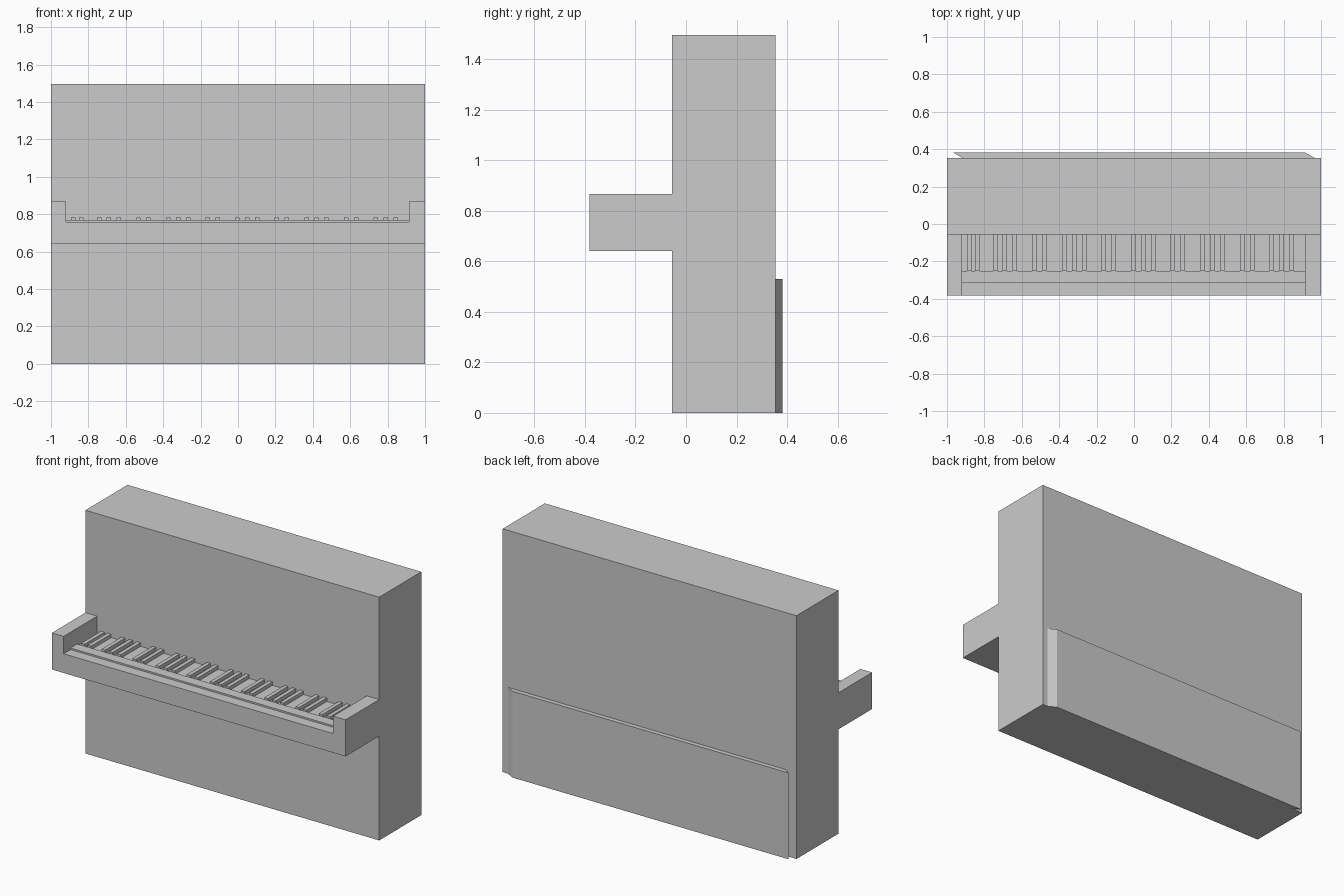
import bpy

if "Cube" in bpy.data.objects:
    bpy.data.objects.remove(bpy.data.objects["Cube"])


def prism(name, profile, axis, lo, hi):
    """Extrude a 2D profile along y (profile is x,z) or z (profile is x,y)."""
    n = len(profile)

    def place(p, d):
        return (p[0], d, p[1]) if axis == 'y' else (p[0], p[1], d)

    verts = [place(p, d) for d in (lo, hi) for p in profile]
    faces = [list(range(n))[::-1], list(range(n, 2 * n))]
    faces += [[i, (i + 1) % n, n + (i + 1) % n, n + i] for i in range(n)]
    if axis == 'y':
        faces = [f[::-1] for f in faces]
    mesh = bpy.data.meshes.new(name)
    mesh.from_pydata(verts, [], faces)
    obj = bpy.data.objects.new(name, mesh)
    bpy.context.collection.objects.link(obj)
    return obj


def box(name, x0, x1, y0, y1, z0, z1):
    return prism(name, [(x0, y0), (x1, y0), (x1, y1), (x0, y1)], 'z', z0, z1)


FRONT, BODY_FRONT, BODY_BACK, BACK = -0.382, -0.055, 0.354, 0.382
KEY_L, KEY_R = -0.92, 0.915
BED, WHITE_TOP, BLACK_TOP = 0.76, 0.77, 0.782
BLACK_FRONT = -0.25

# Upright cabinet
box("cabinet", -1, 1, BODY_FRONT, BODY_BACK, 0, 1.497)

# Key shelf with raised arms, one U-shaped section
prism("key_shelf", [(-1, 0.642), (1, 0.642), (1, 0.867), (KEY_R, 0.867),
                    (KEY_R, BED), (KEY_L, BED), (KEY_L, 0.867), (-1, 0.867)],
      'y', FRONT, BODY_FRONT)

# Front strip of the white keys
box("white_keys", KEY_L, KEY_R, -0.315, BLACK_FRONT, BED, WHITE_TOP)

# Black keys in groups of two and three over five octaves
OCTAVE, PITCH, WIDTH = 0.37, 0.053, 0.024
starts = [-0.893, -0.849]
starts += [-0.544 + OCTAVE * k + PITCH * i for k in range(4) for i in range(2)]
starts += [-0.755 + OCTAVE * k + PITCH * i for k in range(5) for i in range(3)]
for i, x in enumerate(sorted(starts)):
    box(f"black_key_{i + 1}", x, x + WIDTH, BLACK_FRONT, BODY_FRONT, BED, BLACK_TOP)

# Lower rear panel with slanted ends
prism("rear_panel", [(-0.92, BODY_BACK), (0.965, BODY_BACK), (0.914, BACK), (-0.966, BACK)],
      'z', 0, 0.531)
